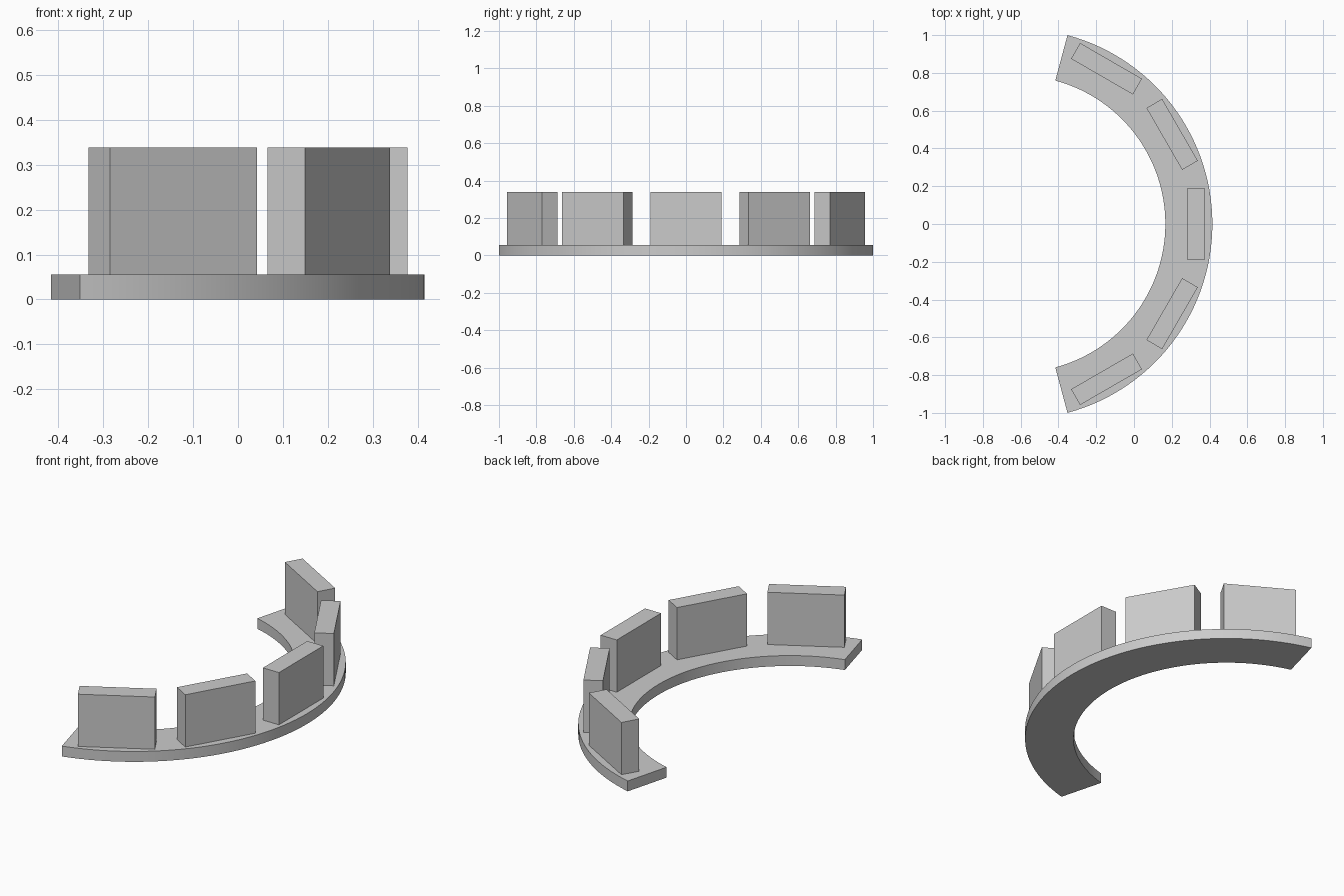
import bpy, bmesh, math
from mathutils import Matrix

cube = bpy.data.objects.get("Cube")
if cube:
    bpy.data.objects.remove(cube, do_unlink=True)

CENTRE_X = -0.62          # centre of the arc
OUTER, INNER = 1.035, 0.786
HALF_ANGLE = math.radians(75)
BASE_TOP, BLOCK_TOP = 0.056, 0.338
SEGMENTS = 60

grey = bpy.data.materials.new("plain_grey")
grey.use_nodes = True
colour = (0.6, 0.6, 0.6, 1)
grey.diffuse_color = colour
grey.node_tree.nodes["Principled BSDF"].inputs["Base Color"].default_value = colour


def finish(name, bm):
    bmesh.ops.recalc_face_normals(bm, faces=bm.faces)
    mesh = bpy.data.meshes.new(name)
    bm.to_mesh(mesh)
    bm.free()
    mesh.materials.append(grey)
    obj = bpy.data.objects.new(name, mesh)
    bpy.context.collection.objects.link(obj)
    return obj


# Curved base: rectangular section swept around the arc
bm = bmesh.new()
section = [(INNER, 0), (OUTER, 0), (OUTER, BASE_TOP), (INNER, BASE_TOP)]
rings = []
for i in range(SEGMENTS + 1):
    a = HALF_ANGLE * (2 * i / SEGMENTS - 1)
    rings.append([bm.verts.new((CENTRE_X + r * math.cos(a), r * math.sin(a), z))
                  for r, z in section])
for p, q in zip(rings, rings[1:]):
    for k in range(4):
        n = (k + 1) % 4
        bm.faces.new((p[k], p[n], q[n], q[k]))
bm.faces.new(rings[0])
bm.faces.new(rings[-1])
base = finish("curved_base", bm)
bpy.context.view_layer.objects.active = base
base.select_set(True)
bpy.ops.object.shade_smooth_by_angle(angle=math.radians(30))
base.select_set(False)

# Upright blocks spaced evenly along the base
height = BLOCK_TOP - BASE_TOP
for i in range(5):
    place = (Matrix.Translation((CENTRE_X, 0, BASE_TOP + height / 2))
             @ Matrix.Rotation(math.radians(30 * (i - 2)), 4, "Z")
             @ Matrix.Translation((0.949, 0, 0))
             @ Matrix.Diagonal((0.096, 0.378, height, 1)))
    bm = bmesh.new()
    bmesh.ops.create_cube(bm, size=1, matrix=place)
    finish(f"upright_block_{i + 1}", bm)
